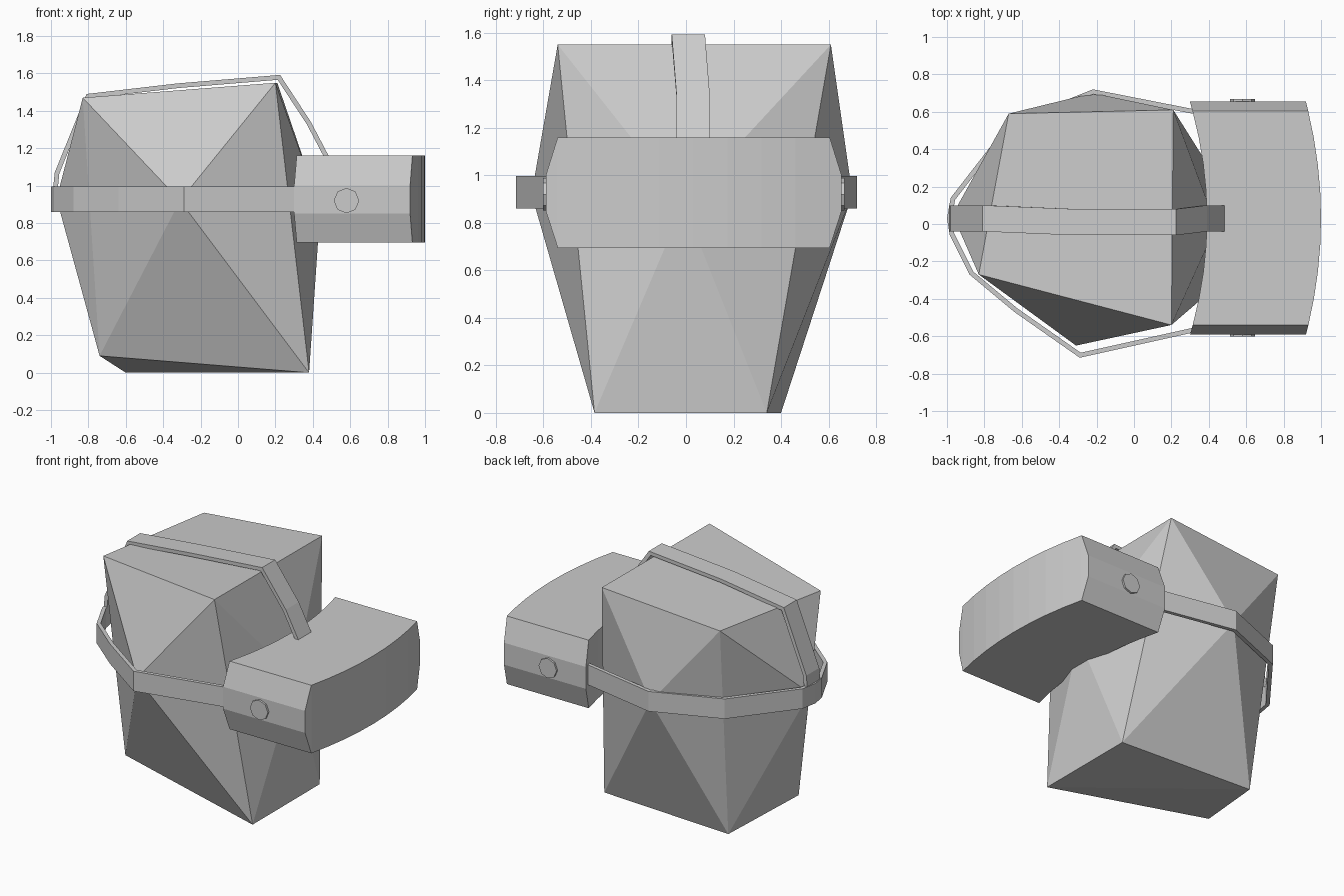
import bpy, bmesh, math
from mathutils import Vector

if "Cube" in bpy.data.objects:
    bpy.data.objects.remove(bpy.data.objects["Cube"])


def make(name, verts, faces):
    me = bpy.data.meshes.new(name)
    bm = bmesh.new()
    vs = [bm.verts.new(v) for v in verts]
    for f in faces:
        bm.faces.new([vs[i] for i in f])
    bmesh.ops.recalc_face_normals(bm, faces=bm.faces)
    bm.to_mesh(me)
    bm.free()
    ob = bpy.data.objects.new(name, me)
    bpy.context.collection.objects.link(ob)
    return ob


def loft(name, rings):
    # joins equal rings into a capped solid
    n = len(rings[0])
    verts = [v for r in rings for v in r]
    faces = [(i * n + j, i * n + (j + 1) % n, (i + 1) * n + (j + 1) % n, (i + 1) * n + j)
             for i in range(len(rings) - 1) for j in range(n)]
    faces += [tuple(range(n)), tuple(range(len(verts) - n, len(verts)))]
    return make(name, verts, faces)


def strap(name, path, thick, place):
    # flat band: path is the outer line, place() turns (u, v, side) into a 3D point
    pts = [Vector(p) for p in path]
    rings = []
    for i, p in enumerate(pts):
        d0 = (p - pts[max(i - 1, 0)]).normalized()
        d1 = (pts[min(i + 1, len(pts) - 1)] - p).normalized()
        d = (d0 + d1).normalized()
        n = Vector((d.y, -d.x))
        ref = d1 if i == 0 else d0
        q = p + n * thick / max(0.6, abs(d.dot(ref)))
        rings.append([place(p, -1), place(p, 1), place(q, 1), place(q, -1)])
    return loft(name, rings)


# Head: skewed box with a raised centre on each of its four sides
top = [(-0.83, -0.27, 1.47), (0.2, -0.54, 1.55), (0.21, 0.61, 1.55), (-0.67, 0.59, 1.48)]
base = [(-0.74, -0.16, 0.09), (0.38, -0.385, 0), (0.38, 0.34, 0), (-0.6, 0.40, 0)]
mid = [(-0.31, -0.65, 0.92), (0.44, -0.01, 0.88), (-0.22, 0.70, 0.92), (-0.97, 0.05, 0.93)]
faces = [(0, 1, 2), (0, 2, 3), (4, 5, 7), (5, 6, 7)]
for i in range(4):
    j, c = (i + 1) % 4, 8 + i
    loop = [i, j, 4 + j, 4 + i]
    faces += [(loop[k], loop[(k + 1) % 4], c) for k in range(4)]
make("head", top + base + mid, faces)

# Visor: curved block with bevelled ends
rings = []
stations = [(-0.59, 0.85, 1.0), (-0.54, 0.695, 1.16)]
stations += [(-0.54 + 1.145 * k / 8, 0.695, 1.16) for k in range(1, 8)]
stations += [(0.605, 0.695, 1.16), (0.655, 0.85, 1.0)]
for y, lo, hi in stations:
    t = (y - 0.03) / 0.62
    back, front = 0.39 - 0.09 * t * t, 1.0 - 0.08 * t * t
    rings.append([(back, y, lo), (front, y, lo), (front, y, hi), (back, y, hi)])
loft("visor", rings)

# Side strap around the head
strap("side_strap",
      [(0.34, 0.61), (-0.22, 0.72), (-0.67, 0.54), (-0.98, 0.14), (-1.0, 0.03), (-0.985, -0.06),
       (-0.88, -0.27), (-0.64, -0.47), (-0.29, -0.715), (0.34, -0.575)],
      -0.025, lambda p, s: (p.x, p.y, 0.928 + 0.068 * s))

# Top strap over the crown
strap("top_strap",
      [(0.5, 1.13), (0.39, 1.34), (0.225, 1.592), (-0.32, 1.547), (-0.81, 1.49),
       (-0.98, 1.07), (-0.99, 0.97)],
      -0.025, lambda p, s: (p.x, 0.07 * s + (0.03 if p.x < -0.5 or p.x > 0.35 else 0.01), p.y))

# Round side buttons
for side, y in (("front", -0.585), ("back", 0.65)):
    bpy.ops.mesh.primitive_cylinder_add(vertices=8, radius=0.068, depth=0.035,
                                        location=(0.58, y, 0.92),
                                        rotation=(math.pi / 2, 0, 0))
    bpy.context.object.name = side + "_button"
